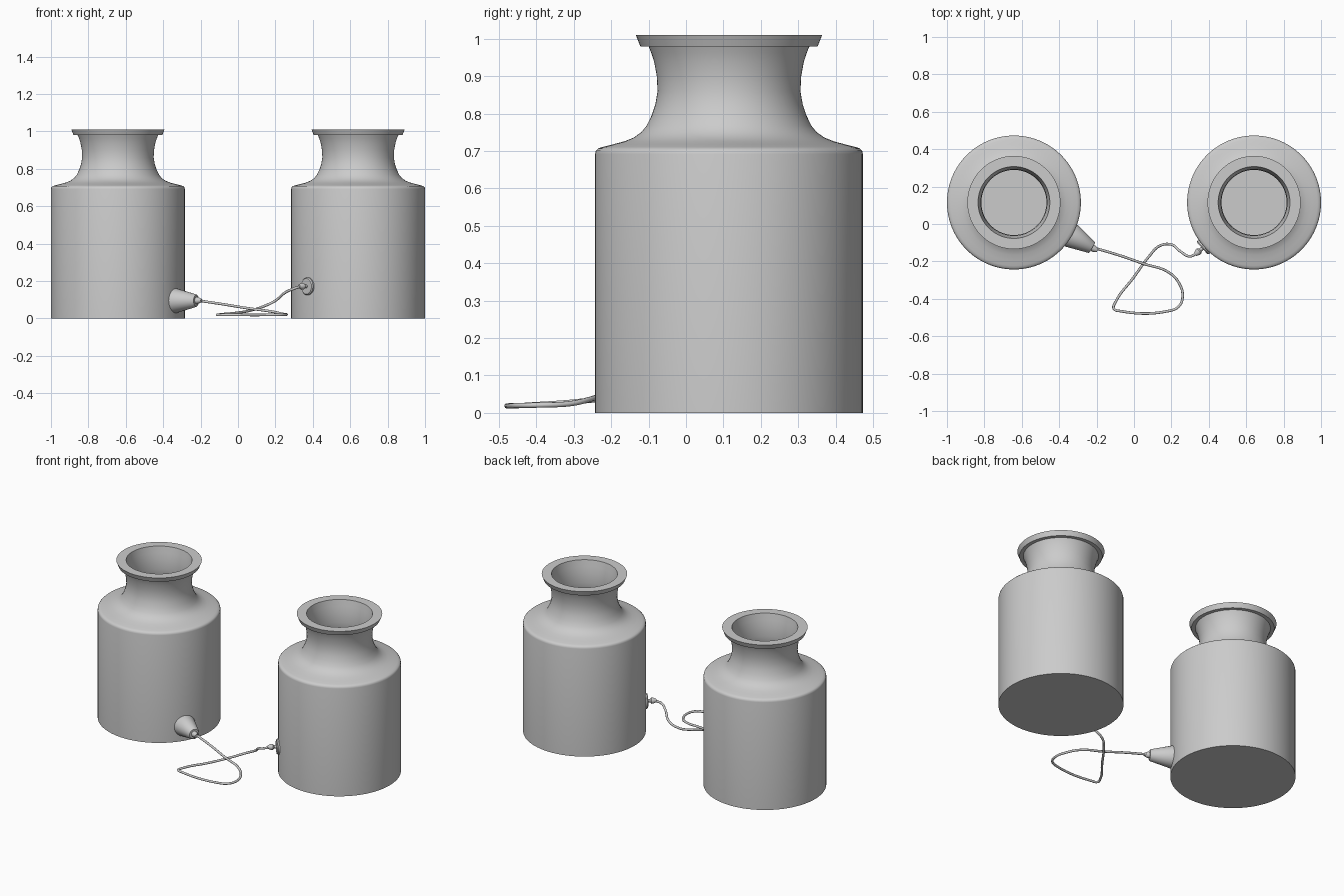
import bpy, math
from mathutils import Vector, Matrix

if "Cube" in bpy.data.objects:
    bpy.data.objects.remove(bpy.data.objects["Cube"])


def lathe(name, profile, matrix, sides=64):
    """Revolve (radius, height) points about local z; radius 0 makes a pole."""
    verts, faces, rings = [], [], []
    for r, z in profile:
        start = len(verts)
        n = 1 if r == 0 else sides
        for i in range(n):
            a = 2 * math.pi * i / sides
            verts.append((r * math.cos(a), r * math.sin(a), z))
        rings.append((start, n))
    for (s0, n0), (s1, n1) in zip(rings, rings[1:]):
        for i in range(sides):
            j = (i + 1) % sides
            loop = [s0 + i % n0, s0 + j % n0, s1 + j % n1, s1 + i % n1]
            faces.append(list(dict.fromkeys(loop)))
    mesh = bpy.data.meshes.new(name)
    mesh.from_pydata(verts, [], faces)
    obj = bpy.data.objects.new(name, mesh)
    bpy.context.collection.objects.link(obj)
    obj.matrix_world = matrix
    bpy.ops.object.select_all(action='DESELECT')
    obj.select_set(True)
    bpy.context.view_layer.objects.active = obj
    bpy.ops.object.shade_smooth_by_angle(angle=math.radians(35))
    return obj


def radial(center, angle, dist, z):
    """Frame on a jar's side whose local z points outward."""
    d = Vector((math.cos(angle), math.sin(angle), 0))
    pos = Vector((center[0], center[1], z)) + d * dist
    return Matrix.Translation(pos) @ d.to_track_quat('Z', 'Y').to_matrix().to_4x4()


# Hollow jars: outer wall, shoulder, flared neck, rim, then the inside
jar_profile = [
    (0, 0), (0.358, 0), (0.358, 0.692), (0.356, 0.701), (0.350, 0.707),
    (0.338, 0.711), (0.310, 0.718), (0.280, 0.726), (0.255, 0.736),
    (0.235, 0.750), (0.220, 0.768), (0.207, 0.795), (0.197, 0.825),
    (0.191, 0.860), (0.193, 0.900), (0.200, 0.938), (0.208, 0.963),
    (0.215, 0.980), (0.237, 0.980), (0.249, 1.010), (0.192, 1.010),
    (0.184, 0.970), (0.177, 0.930), (0.174, 0.870), (0.179, 0.825),
    (0.200, 0.765), (0.225, 0.730), (0.265, 0.708), (0.325, 0.694),
    (0.340, 0.680), (0.340, 0.020), (0, 0.020)]
left, right = (-0.642, 0.115), (0.642, 0.115)
for side, c in (("left", left), ("right", right)):
    lathe(side + "_jar", jar_profile, Matrix.Translation((c[0], c[1], 0)), 96)

# Tapered plug with cord nub on the left jar
lathe("left_plug", [(0, -0.015), (0.066, -0.015), (0.066, 0), (0.034, 0.122),
                    (0.030, 0.126), (0, 0.126)],
      radial(left, math.radians(-30), 0.358, 0.095), 40)
lathe("left_nub", [(0, -0.01), (0.018, -0.01), (0.018, 0.012), (0.009, 0.032), (0, 0.032)],
      radial(left, math.radians(-30), 0.484, 0.096), 24)

# Flat plug with cord nub on the right jar
ang = math.radians(221.5)
lathe("right_plug", [(0, -0.012), (0.047, -0.012), (0.047, 0.006), (0.042, 0.012), (0, 0.012)],
      radial(right, ang, 0.358, 0.172), 40)
lathe("right_nub", [(0, -0.004), (0.009, -0.004), (0.010, 0.012), (0.018, 0.020),
                    (0.018, 0.030), (0.009, 0.050), (0, 0.050)],
      radial(right, ang, 0.372, 0.172), 24)

# Slack cord looping on the ground between the jars
path = [(-0.215, -0.127, 0.096), (-0.08, -0.167, 0.076), (0.05, -0.212, 0.055),
        (0.185, -0.258, 0.036), (0.24, -0.315, 0.024), (0.26, -0.385, 0.021),
        (0.24, -0.44, 0.02), (0.18, -0.466, 0.019), (-0.07, -0.466, 0.019),
        (-0.108, -0.452, 0.019), (-0.1, -0.42, 0.021), (0, -0.283, 0.031),
        (0.08, -0.174, 0.046), (0.135, -0.118, 0.064), (0.2, -0.11, 0.095),
        (0.25, -0.148, 0.137), (0.3, -0.173, 0.16), (0.34, -0.152, 0.172)]
curve = bpy.data.curves.new("cord", 'CURVE')
curve.dimensions = '3D'
curve.bevel_depth = 0.007
curve.bevel_resolution = 3
curve.resolution_u = 8
curve.use_fill_caps = True
spline = curve.splines.new('BEZIER')
spline.bezier_points.add(len(path) - 1)
for p, co in zip(spline.bezier_points, path):
    p.co = co
    p.handle_left_type = p.handle_right_type = 'AUTO'
bpy.context.collection.objects.link(bpy.data.objects.new("cord", curve))
